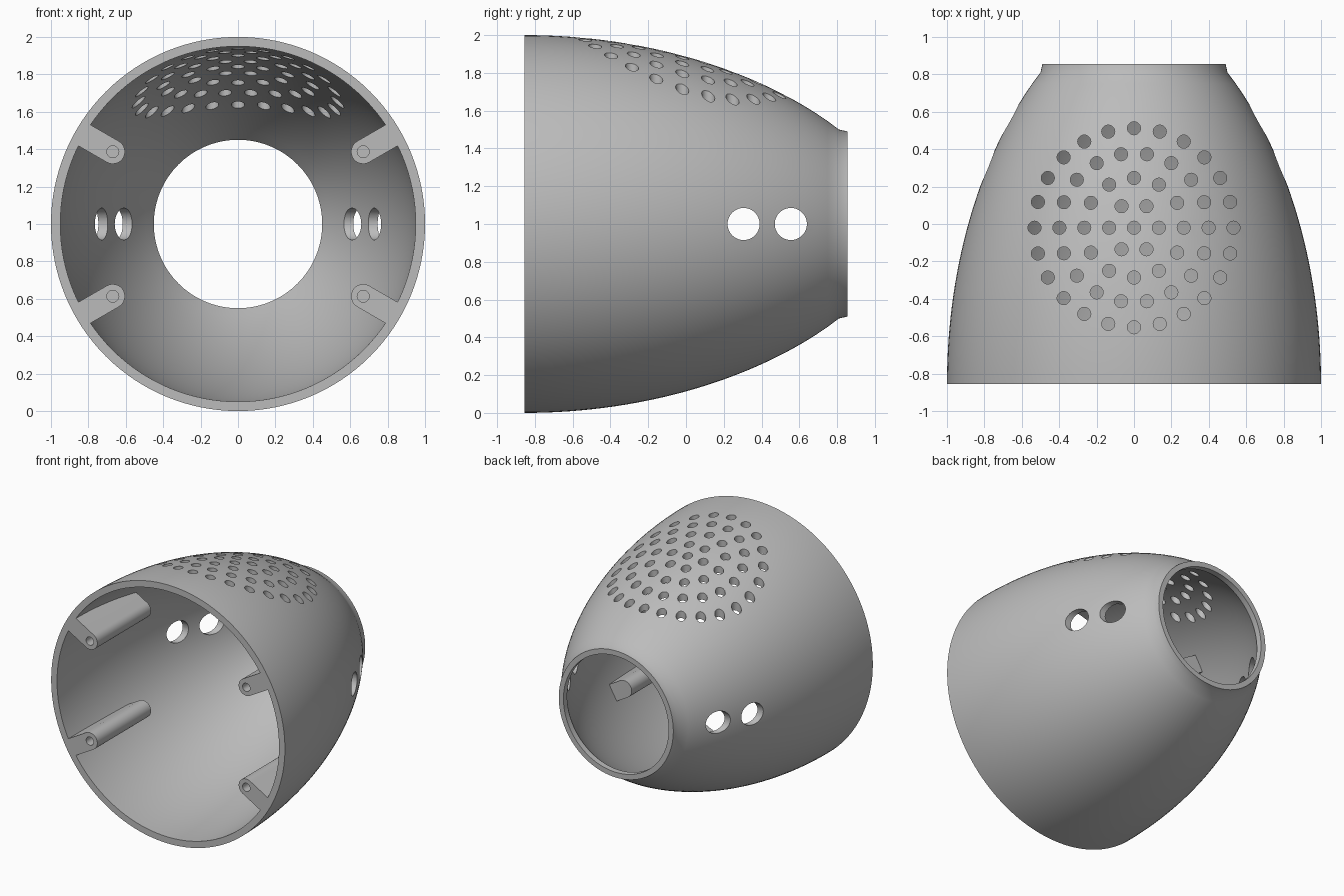
import bpy, bmesh, math
from mathutils import Matrix, Vector

old = bpy.data.objects.get("Cube")
if old:
    bpy.data.objects.remove(old)

FRONT, NECK, BACK = -0.855, 0.81, 0.855
WALL = 0.05
SEGMENTS = 128

grey = bpy.data.materials.new("plain grey")
grey.use_nodes = True
grey.diffuse_color = (0.5, 0.5, 0.5, 1)
grey.node_tree.nodes["Principled BSDF"].inputs["Base Color"].default_value = grey.diffuse_color


def make_object(name, bm):
    bmesh.ops.recalc_face_normals(bm, faces=bm.faces)
    mesh = bpy.data.meshes.new(name)
    bm.to_mesh(mesh)
    bm.free()
    mesh.materials.append(grey)
    obj = bpy.data.objects.new(name, mesh)
    bpy.context.collection.objects.link(obj)
    return obj


def add_cylinder(bm, centre, axis, radius, length, sides=32):
    turn = Vector(axis).to_track_quat("Z", "Y").to_matrix().to_4x4()
    bmesh.ops.create_cone(bm, cap_ends=True, segments=sides, radius1=radius, radius2=radius,
                          depth=length, matrix=Matrix.Translation(centre) @ turn)


def cut(obj, cutter):
    mod = obj.modifiers.new("holes", "BOOLEAN")
    mod.operation = "DIFFERENCE"
    mod.solver = "EXACT"
    mod.object = cutter
    bpy.context.view_layer.objects.active = obj
    bpy.ops.object.modifier_apply(modifier=mod.name)
    bpy.data.objects.remove(cutter)


def smooth(obj):
    bpy.ops.object.select_all(action="DESELECT")
    obj.select_set(True)
    bpy.context.view_layer.objects.active = obj
    bpy.ops.object.shade_smooth_by_angle(angle=math.radians(30))


def outer_radius(y):
    """Dome profile: midway between an elliptic and a circular arc."""
    d = y - FRONT
    reach = NECK - FRONT
    ellipse = math.sqrt(1 - 0.75 * (d / reach) ** 2)
    big = reach ** 2 + 0.25
    arc = 1 - big + math.sqrt(big ** 2 - d ** 2)
    return (ellipse + arc) / 2


# Hollow shell: closed wall profile revolved about the y axis
steps = 28
ys = [FRONT + (NECK - FRONT) * i / steps for i in range(steps + 1)]
profile = [(y, outer_radius(y)) for y in ys] + [(BACK, 0.49), (BACK, 0.45)]
profile += [(y, outer_radius(y) - WALL) for y in reversed(ys)]
bm = bmesh.new()
rings = []
for s in range(SEGMENTS):
    a = math.tau * s / SEGMENTS
    rings.append([bm.verts.new((r * math.cos(a), y, 1 + r * math.sin(a))) for y, r in profile])
for s in range(SEGMENTS):
    here, after = rings[s], rings[(s + 1) % SEGMENTS]
    for i in range(len(profile)):
        j = (i + 1) % len(profile)
        bm.faces.new((here[i], here[j], after[j], after[i]))
shell = make_object("shell", bm)

# Vent holes in concentric rings on top, and two holes through each side
bm = bmesh.new()
add_cylinder(bm, (0, -0.02, 1.8), (0, 0, 1), 0.035, 1, 24)
for ring in range(1, 5):
    for k in range(6 * ring):
        a = math.tau * k / (6 * ring)
        r = 0.133 * ring
        add_cylinder(bm, (r * math.cos(a), r * math.sin(a) - 0.02, 1.8), (0, 0, 1), 0.035, 1, 24)
for y in (0.305, 0.555):
    add_cylinder(bm, (0, y, 1), (1, 0, 0), 0.085, 2.4, 48)
cut(shell, make_object("hole_cutter", bm))
smooth(shell)

# Screw bosses: round-nosed radial ribs, each with a blind screw hole
BOSS_END, BOSS_R, BOSS_DIST = -0.2, 0.065, 0.773


def boss_section(bm, y, root, angle):
    pts = [(root, -BOSS_R), (root, BOSS_R)]
    for i in range(17):
        a = math.pi / 2 + math.pi * i / 16
        pts.append((BOSS_DIST + BOSS_R * math.cos(a), BOSS_R * math.sin(a)))
    c, s = math.cos(angle), math.sin(angle)
    return [bm.verts.new((u * c - v * s, y, 1 + u * s + v * c)) for u, v in pts]


for name, degrees in (("upper_left", 30), ("upper_right", 150),
                      ("lower_right", 210), ("lower_left", 330)):
    angle = math.radians(degrees)
    bm = bmesh.new()
    front = boss_section(bm, FRONT, 0.965, angle)
    back = boss_section(bm, BOSS_END, 0.915, angle)
    bm.faces.new(front)
    bm.faces.new(back)
    for i in range(len(front)):
        j = (i + 1) % len(front)
        bm.faces.new((front[i], front[j], back[j], back[i]))
    boss = make_object(name + "_screw_boss", bm)
    bm = bmesh.new()
    add_cylinder(bm, (BOSS_DIST * math.cos(angle), FRONT, 1 + BOSS_DIST * math.sin(angle)),
                 (0, 1, 0), 0.032, 0.6, 24)
    cut(boss, make_object("screw_cutter", bm))
    smooth(boss)
